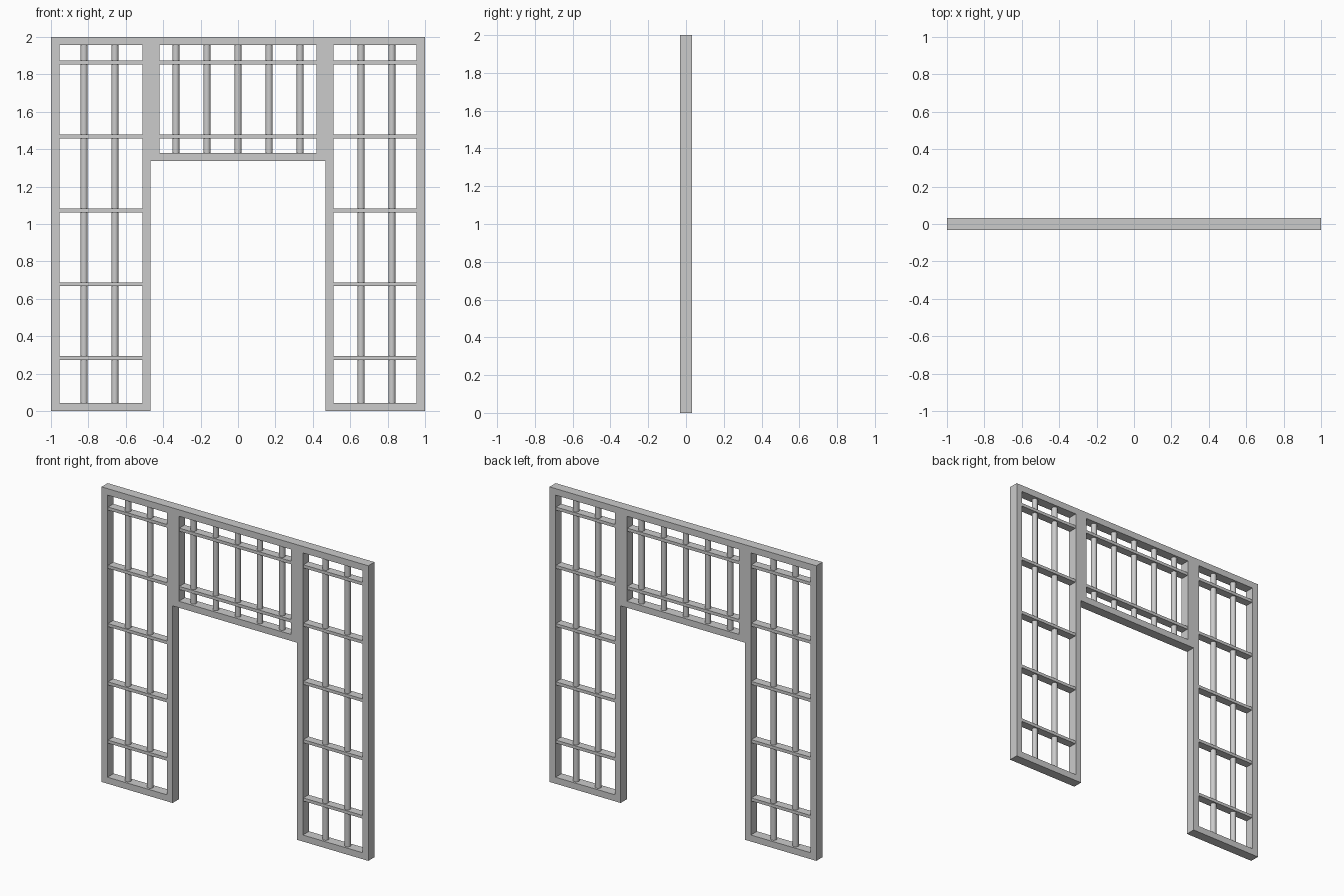
import bpy
from math import radians
from mathutils import Matrix

if "Cube" in bpy.data.objects:
    bpy.data.objects.remove(bpy.data.objects["Cube"])

HALF_DEPTH = 0.033
TOP, RAIL = 2.0, 0.044
OPEN_TOP = TOP - RAIL
SIDE = (0.955, 0.51)          # outer and inner edge of a side opening
MID_X, MID_Z = 0.42, 1.38     # centre opening
BAR_Z = [0.283, 0.678, 1.073, 1.468, 1.863]


def rect(x0, z0, x1, z1):
    return [(x0, z0), (x1, z0), (x1, z1), (x0, z1)]


def plate(name, loops, half_depth):
    """Extrude an outline with holes into an upright plate."""
    cu = bpy.data.curves.new(name + "_profile", 'CURVE')
    cu.dimensions = '2D'
    cu.fill_mode = 'BOTH'
    cu.extrude = half_depth
    for pts in loops:
        sp = cu.splines.new('POLY')
        sp.points.add(len(pts) - 1)
        for p, (x, z) in zip(sp.points, pts):
            p.co = (x, z, 0, 1)
        sp.use_cyclic_u = True
    tmp = bpy.data.objects.new(name + "_tmp", cu)
    bpy.context.collection.objects.link(tmp)
    bpy.context.view_layer.update()
    me = bpy.data.meshes.new_from_object(
        tmp.evaluated_get(bpy.context.evaluated_depsgraph_get()))
    bpy.data.objects.remove(tmp)
    me.transform(Matrix.Rotation(radians(90), 4, 'X'))
    for p in me.polygons:
        p.use_smooth = False
    ob = bpy.data.objects.new(name, me)
    bpy.context.collection.objects.link(ob)
    return ob


def bar(name, x0, x1, z):
    bpy.ops.mesh.primitive_cube_add(size=1, location=((x0 + x1) / 2, 0, z))
    ob = bpy.context.object
    ob.name = name
    ob.scale = (abs(x1 - x0), 0.056, 0.021)


def rod(name, x, z0, z1):
    bpy.ops.mesh.primitive_cylinder_add(vertices=20, radius=0.019, depth=z1 - z0,
                                        location=(x, 0, (z0 + z1) / 2))
    bpy.context.object.name = name
    bpy.ops.object.shade_smooth_by_angle()


# Frame: doorway-shaped outline with three openings
outline = [(-1, 0), (-0.467, 0), (-0.467, 1.336), (0.467, 1.336),
           (0.467, 0), (1, 0), (1, TOP), (-1, TOP)]
plate("frame", [outline,
                rect(-SIDE[0], RAIL, -SIDE[1], OPEN_TOP),
                rect(SIDE[1], RAIL, SIDE[0], OPEN_TOP),
                rect(-MID_X, MID_Z, MID_X, OPEN_TOP)], HALF_DEPTH)

# Side panels: upright rods and cross bars, mirrored left and right
E = 0.005
for side, s in (("left", -1), ("right", 1)):
    for x in (0.658, 0.823):
        rod(side + "_rod", s * x, RAIL - E, OPEN_TOP + E)
    for z in BAR_Z:
        bar(side + "_cross_bar", s * (SIDE[1] - E), s * (SIDE[0] + E), z)

# Centre panel over the doorway
for i in range(-2, 3):
    rod("centre_rod", i * 0.166, MID_Z - E, OPEN_TOP + E)
for z in BAR_Z[3:]:
    bar("centre_cross_bar", -MID_X - E, MID_X + E, z)
